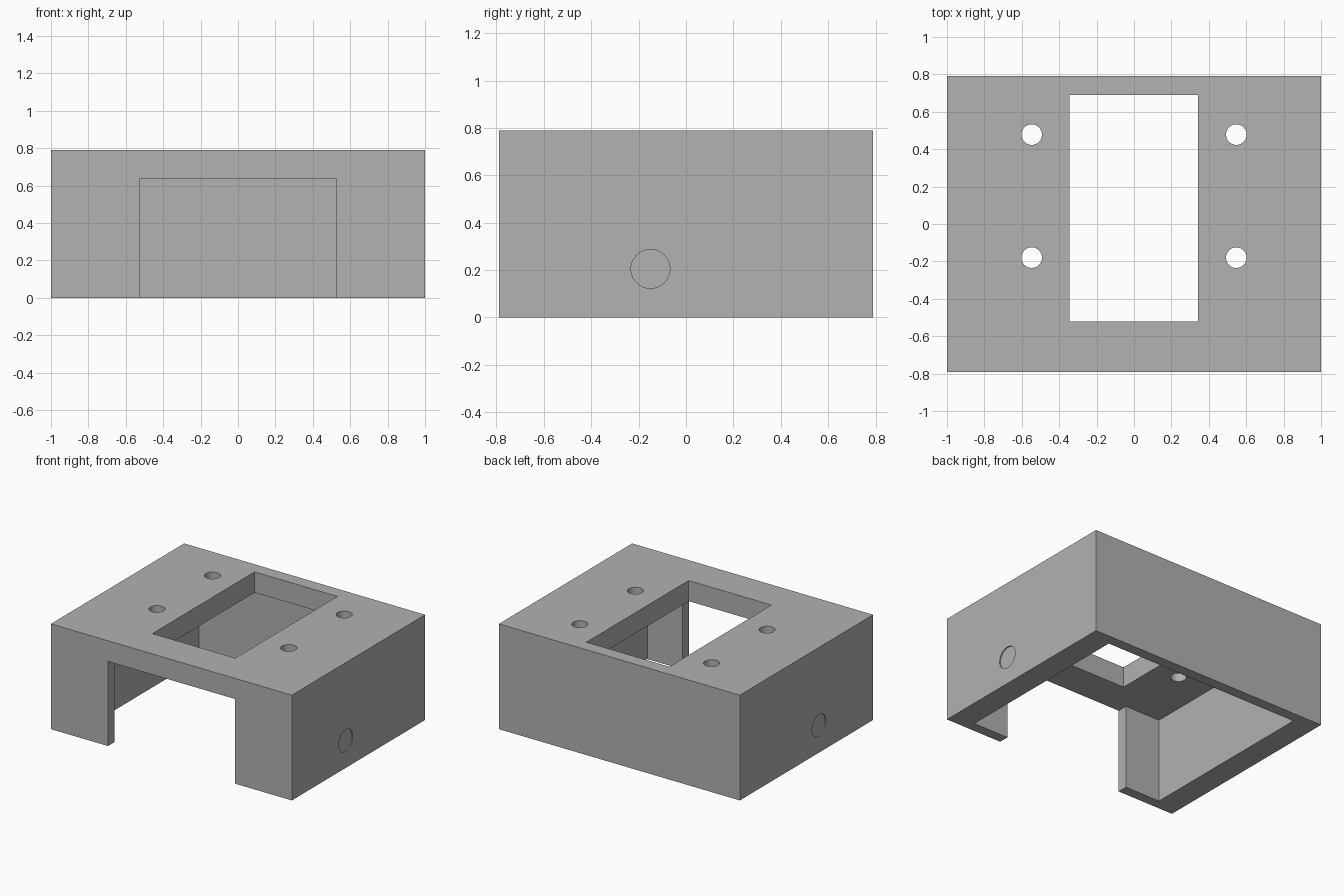
import bpy
import bmesh
from mathutils import Matrix

cube = bpy.data.objects.get("Cube")
if cube:
    bpy.data.objects.remove(cube, do_unlink=True)

grey = bpy.data.materials.new("plain grey")
grey.use_nodes = True
colour = (0.445, 0.445, 0.445, 1)
grey.diffuse_color = colour
grey.node_tree.nodes["Principled BSDF"].inputs["Base Color"].default_value = colour


def add_object(name, bm):
    bmesh.ops.recalc_face_normals(bm, faces=bm.faces)
    mesh = bpy.data.meshes.new(name)
    bm.to_mesh(mesh)
    bm.free()
    mesh.materials.append(grey)
    obj = bpy.data.objects.new(name, mesh)
    bpy.context.collection.objects.link(obj)
    return obj


def prism(name, outline, z0, z1):
    """Plan outline extruded upwards from z0 to z1."""
    bm = bmesh.new()
    face = bm.faces.new([bm.verts.new((x, y, z0)) for x, y in outline])
    top = bmesh.ops.extrude_face_region(bm, geom=[face])["geom"]
    verts = [v for v in top if isinstance(v, bmesh.types.BMVert)]
    bmesh.ops.translate(bm, verts=verts, vec=(0, 0, z1 - z0))
    return add_object(name, bm)


def rectangle(x0, x1, y0, y1):
    return [(x0, y0), (x1, y0), (x1, y1), (x0, y1)]


def cylinder(name, centre, radius, depth, sideways=False):
    bm = bmesh.new()
    turn = Matrix.Rotation(1.5707963, 4, "Y") if sideways else Matrix()
    bmesh.ops.create_cone(bm, cap_ends=True, segments=48, radius1=radius,
                          radius2=radius, depth=depth,
                          matrix=Matrix.Translation(centre) @ turn)
    return add_object(name, bm)


# Main body block
W, D, H = 1.0, 0.79, 0.79
housing = prism("housing", rectangle(-W, W, -D, D), 0, H)

# Hollow chamber joined to the front doorway, sharing one ceiling
half = [(0.527, -1), (0.527, -0.713), (0.82, -0.713), (0.82, 0.71)]
outline = half + [(-x, y) for x, y in reversed(half)]
cutters = [prism("chamber_cutter", outline, -0.1, 0.635)]

# Window through the top plate
cutters.append(prism("window_cutter", rectangle(-0.345, 0.343, -0.522, 0.69), 0.5, 1))

# Screw holes in the top and shallow round recesses on the sides
for side in (-1, 1):
    for y in (-0.18, 0.478):
        cutters.append(cylinder("screw_hole_cutter", (side * 0.547, y, 0.75), 0.055, 0.5))
    cutters.append(cylinder("side_recess_cutter", (side * 1.042, -0.15, 0.205),
                            0.082, 0.1, sideways=True))

bpy.ops.object.select_all(action="DESELECT")
bpy.context.view_layer.objects.active = housing
housing.select_set(True)
for cutter in cutters:
    cutter.hide_render = True
    cut = housing.modifiers.new(cutter.name, "BOOLEAN")
    cut.operation = "DIFFERENCE"
    cut.solver = "EXACT"
    cut.object = cutter
    bpy.ops.object.modifier_apply(modifier=cut.name)
    bpy.data.objects.remove(cutter, do_unlink=True)

bpy.ops.object.shade_smooth_by_angle()
